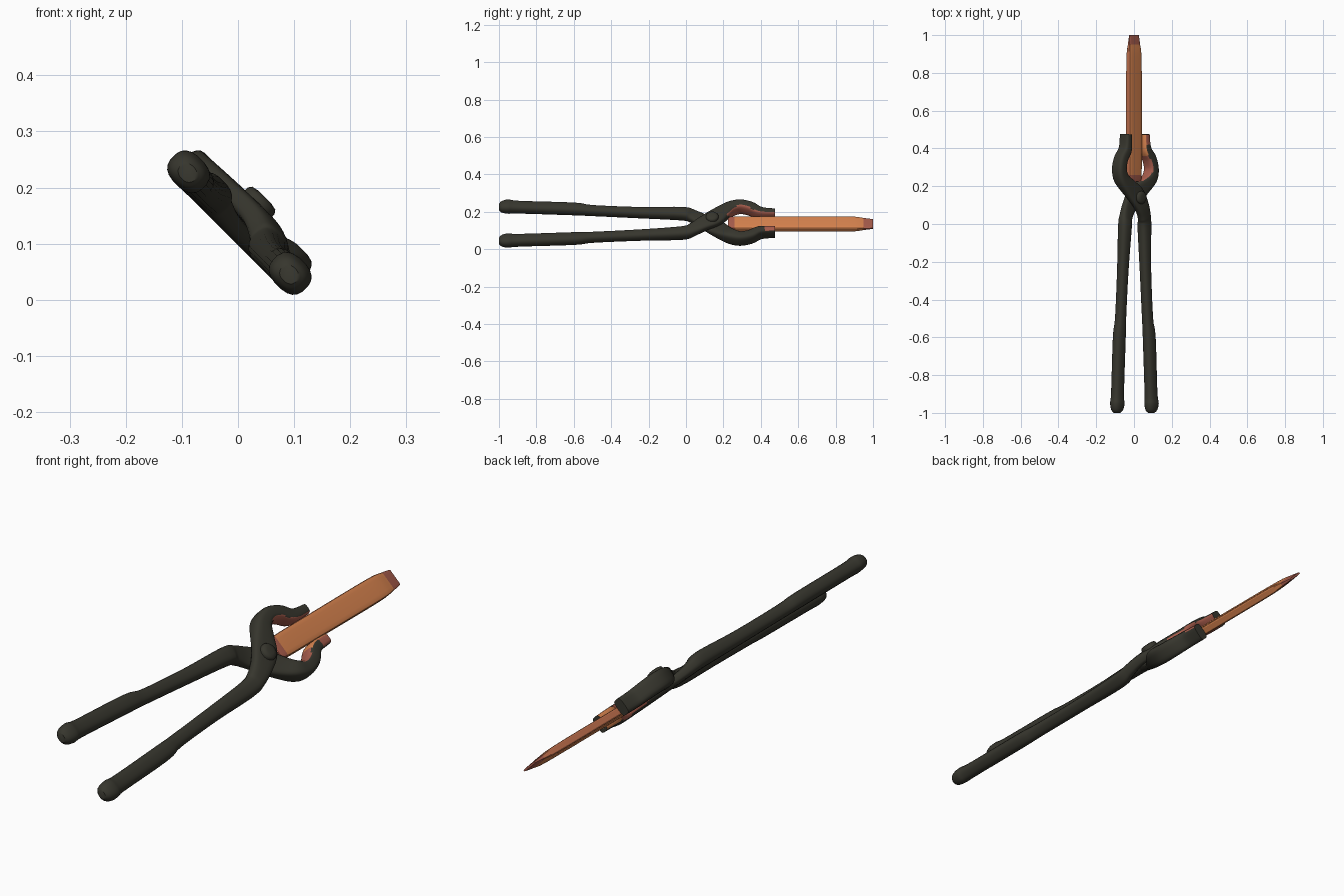
import bpy, bmesh, math
from mathutils import Vector

if "Cube" in bpy.data.objects:
    bpy.data.objects.remove(bpy.data.objects["Cube"])

R2 = math.sqrt(0.5)


def material(name, rgb):
    m = bpy.data.materials.new(name)
    m.diffuse_color = (*rgb, 1)
    m.use_nodes = True
    m.node_tree.nodes["Principled BSDF"].inputs["Base Color"].default_value = m.diffuse_color
    return m


MATS = [material("dark_iron", (0.038, 0.037, 0.027)),
        material("hot_orange", (0.66, 0.22, 0.075)),
        material("ember_red", (0.38, 0.105, 0.07)),
        material("warm_edge", (0.54, 0.165, 0.075))]


def place(s, y, n):
    """Tool plane (s across, y along, n normal) leaning 45 degrees."""
    return Vector(((s + n) * R2, y, 0.135 + (n - s) * R2))


def spline(rows, steps):
    """Catmull-Rom through station rows."""
    out = []
    for i in range(len(rows) - 1):
        p = [rows[max(0, min(len(rows) - 1, i + k))] for k in (-1, 0, 1, 2)]
        for j in range(steps):
            t = j / steps
            out.append([0.5 * (2 * b + (c - a) * t + (2 * a - 5 * b + 4 * c - d) * t * t
                               + (3 * b - a - 3 * c + d) * t ** 3)
                        for a, b, c, d in zip(*p)])
    return out + [list(rows[-1])]


def finish(bm, name, rule, angle):
    """Colour faces by rule(centre, normal), both in tool-plane coordinates."""
    bmesh.ops.recalc_face_normals(bm, faces=bm.faces)
    for f in bm.faces:
        c, m = f.calc_center_median(), f.normal
        z = c.z - 0.135
        f.material_index = rule(((c.x - z) * R2, c.y, (c.x + z) * R2),
                                ((m.x - m.z) * R2, m.y, (m.x + m.z) * R2))
    me = bpy.data.meshes.new(name)
    bm.to_mesh(me)
    bm.free()
    ob = bpy.data.objects.new(name, me)
    bpy.context.collection.objects.link(ob)
    for m in MATS:
        me.materials.append(m)
    bpy.ops.object.select_all(action='DESELECT')
    ob.select_set(True)
    bpy.context.view_layer.objects.active = ob
    bpy.ops.object.shade_smooth_by_angle(angle=math.radians(angle))


def loft(name, rows, rule, sides=20, steps=4, angle=40):
    """Sweep rounded sections; row = y, s, half width, n low, n high, squareness."""
    rows = spline(rows, steps)
    bm = bmesh.new()
    rings = []
    for i, (y, s, w, lo, hi, e) in enumerate(rows):
        a, b = rows[max(i - 1, 0)], rows[min(i + 1, len(rows) - 1)]
        t = Vector((b[1] - a[1], b[0] - a[0])).normalized()
        ring = []
        for k in range(sides):
            q = 2 * math.pi * (k + 0.5) / sides
            cx, cn = math.cos(q), math.sin(q)
            u = math.copysign(abs(cx) ** (2 / e), cx) * w
            n = (lo + hi) / 2 + math.copysign(abs(cn) ** (2 / e), cn) * (hi - lo) / 2
            ring.append(bm.verts.new(place(s + u * t.y, y - u * t.x, n)))
        rings.append(ring)
    for r0, r1 in zip(rings, rings[1:]):
        for k in range(sides):
            j = (k + 1) % sides
            bm.faces.new((r0[k], r0[j], r1[j], r1[k]))
    bm.faces.new(rings[0])
    bm.faces.new(rings[-1])
    finish(bm, name, rule, angle)


def arm(name, side, joint):
    """One handle, crossing and opposite jaw; joint = n range at the crossing."""
    lo, hi = joint
    rows = [(-1.0, .128, .018, -.014, .016, 2.2),
            (-.985, .128, .032, -.024, .028, 2.4),
            (-.95, .128, .039, -.028, .035, 2.6),
            (-.89, .125, .034, -.027, .031, 2.6),
            (-.60, .112, .034, -.027, .031, 2.6),
            (-.50, .101, .028, -.026, .027, 2.6),
            (-.25, .085, .029, -.026, .028, 2.6),
            (-.02, .073, .035, -.026, .036, 2.8),
            (.035, .060, .037, (lo - .026) / 2, (hi + .036) / 2, 3),
            (.09, .030, .043, lo, hi, 3.5),
            (.15, -.012, .052, lo, hi, 3.5),
            (.20, -.066, .044, (lo - .026) / 2, (hi + .048) / 2, 3.5),
            (.24, -.104, .035, -.026, .048, 3.5),
            (.29, -.120, .030, -.027, .048, 3.5),
            (.345, -.106, .029, -.027, .046, 3.5),
            (.385, -.078, .026, -.027, .043, 4),
            (.42, -.069, .023, -.027, .041, 4),
            (.475, -.067, .020, -.027, .039, 4)]
    rows = [(r[0], r[1] * side, *r[2:]) for r in rows]

    def rule(c, m):
        # glowing inner faces of the jaw
        inward = m[0] * side
        if c[1] > .22 and c[0] * side < -.03:
            if inward > .55 or (m[1] > .6 and c[1] < .3):
                return 1 if side < 0 and c[1] > .36 else 2
            if side < 0 and c[1] > .42 and m[2] > .4:
                return 2
        return 0
    loft(name, rows, rule)


arm("upper_arm", 1, (.008, .052))
arm("lower_arm", -1, (-.027, .012))


# Rivet with a domed head
def rivet():
    bm = bmesh.new()
    rings = []
    for r, n in ((.034, -.02), (.034, .058), (.029, .065), (.015, .068)):
        rings.append([bm.verts.new(place(r * math.cos(k * math.pi / 10),
                                         .14 + r * math.sin(k * math.pi / 10), n))
                      for k in range(20)])
    for a, b in zip(rings, rings[1:]):
        for k in range(20):
            j = (k + 1) % 20
            bm.faces.new((a[k], a[j], b[j], b[k]))
    bm.faces.new(rings[0])
    bm.faces.new(rings[-1])
    finish(bm, "rivet", lambda c, m: 0, 45)


rivet()


# Heated flat bar with a tapered tip
def bar_rule(c, m):
    if c[1] > .95 or c[1] < .26:
        return 2
    return 3 if m[0] < -.7 else 1


loft("hot_bar", [(.225, 0, .036, -.013, .013, 6),
                 (.26, 0, .046, -.017, .017, 6),
                 (.50, 0, .047, -.017, .017, 6),
                 (.86, 0, .047, -.016, .016, 6),
                 (.95, 0, .040, -.010, .010, 6),
                 (1.0, 0, .034, -.004, .004, 6)], bar_rule, sides=16, angle=30)
